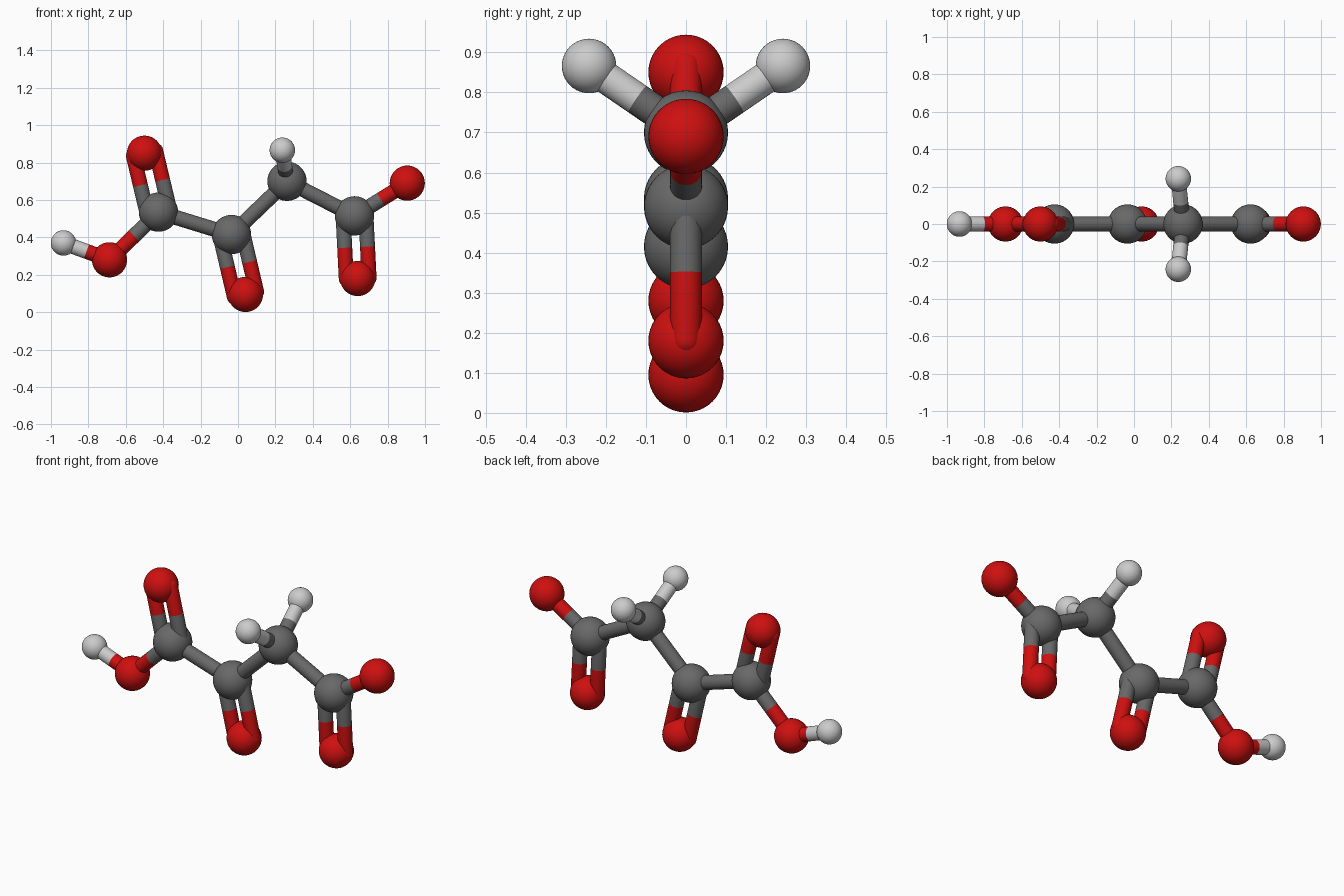
import bpy, bmesh
from math import pi, sin, cos
from mathutils import Vector

cube = bpy.data.objects.get("Cube")
if cube:
    bpy.data.objects.remove(cube)


def material(name, rgb):
    m = bpy.data.materials.new(name)
    m.use_nodes = True
    m.diffuse_color = (*rgb, 1)
    m.node_tree.nodes["Principled BSDF"].inputs["Base Color"].default_value = (*rgb, 1)
    return m


# Element kinds: ball radius and material
KINDS = {
    "carbon": (0.105, material("dark grey", (0.14, 0.14, 0.14))),
    "oxygen": (0.094, material("red", (0.62, 0.005, 0.005))),
    "hydrogen": (0.068, material("light grey", (0.6, 0.6, 0.6))),
}
STICK = 0.04    # stick radius
SPREAD = 0.061  # offset of each stick in a double bond

# Ball centres
ATOMS = {
    "carbon_acid": (-0.425, 0, 0.535),
    "carbon_keto": (-0.035, 0, 0.415),
    "carbon_bridge": (0.262, 0, 0.70),
    "carbon_end": (0.623, 0, 0.515),
    "oxygen_acid_top": (-0.50, 0, 0.85),
    "oxygen_acid_low": (-0.687, 0, 0.28),
    "oxygen_keto": (0.04, 0, 0.095),
    "oxygen_end_low": (0.64, 0, 0.18),
    "oxygen_end_tip": (0.905, 0, 0.69),
    "hydrogen_acid": (-0.933, 0, 0.37),
    "hydrogen_front": (0.237, -0.242, 0.866),
    "hydrogen_back": (0.237, 0.242, 0.866),
}

# Sticks: start, end, count
BONDS = [
    ("carbon_acid", "carbon_keto", 1),
    ("carbon_keto", "carbon_bridge", 1),
    ("carbon_bridge", "carbon_end", 1),
    ("carbon_acid", "oxygen_acid_top", 2),
    ("carbon_acid", "oxygen_acid_low", 1),
    ("oxygen_acid_low", "hydrogen_acid", 1),
    ("carbon_keto", "oxygen_keto", 2),
    ("carbon_end", "oxygen_end_low", 2),
    ("carbon_end", "oxygen_end_tip", 1),
    ("carbon_bridge", "hydrogen_front", 1),
    ("carbon_bridge", "hydrogen_back", 1),
]


def kind(atom):
    return KINDS[atom.split("_")[0]]


def add_object(name, bm, mats):
    for f in bm.faces:
        f.smooth = True
    me = bpy.data.meshes.new(name)
    bm.to_mesh(me)
    bm.free()
    for m in mats:
        me.materials.append(m)
    ob = bpy.data.objects.new(name, me)
    bpy.context.collection.objects.link(ob)
    return ob


def ball(name, centre):
    radius, mat = kind(name)
    bm = bmesh.new()
    bmesh.ops.create_uvsphere(bm, u_segments=40, v_segments=20, radius=radius)
    add_object(name, bm, [mat]).location = centre


def stick(name, a, b, mats):
    """Round-ended rod from a to b, its colour changing halfway."""
    axis = b - a
    length = axis.length
    arc = [i * pi / 12 for i in range(7)]
    profile = [(STICK * sin(t), -STICK * cos(t)) for t in arc]
    profile.append((STICK, length / 2))
    profile += [(STICK * cos(t), length + STICK * sin(t)) for t in arc]
    bm = bmesh.new()
    verts = [bm.verts.new((r, 0, z)) for r, z in profile]
    edges = [bm.edges.new(pair) for pair in zip(verts, verts[1:])]
    bmesh.ops.spin(bm, geom=verts + edges, cent=(0, 0, 0), axis=(0, 0, 1),
                   angle=2 * pi, steps=24)
    bmesh.ops.remove_doubles(bm, verts=bm.verts, dist=0.0001)
    bmesh.ops.recalc_face_normals(bm, faces=bm.faces)
    for f in bm.faces:
        f.material_index = int(f.calc_center_median().z > length / 2)
    ob = add_object(name, bm, mats)
    ob.location = a
    ob.rotation_euler = axis.to_track_quat("Z", "Y").to_euler()


for name, centre in ATOMS.items():
    ball(name, centre)

for start, end, count in BONDS:
    a, b = Vector(ATOMS[start]), Vector(ATOMS[end])
    mats = [kind(start)[1], kind(end)[1]]
    side = (b - a).cross(Vector((0, 1, 0))).normalized() * SPREAD
    for k in ([0] if count == 1 else [-1, 1]):
        label = {0: "stick", -1: "stick_a", 1: "stick_b"}[k]
        stick(f"{label}_{start}_to_{end}", a + side * k, b + side * k, mats)
